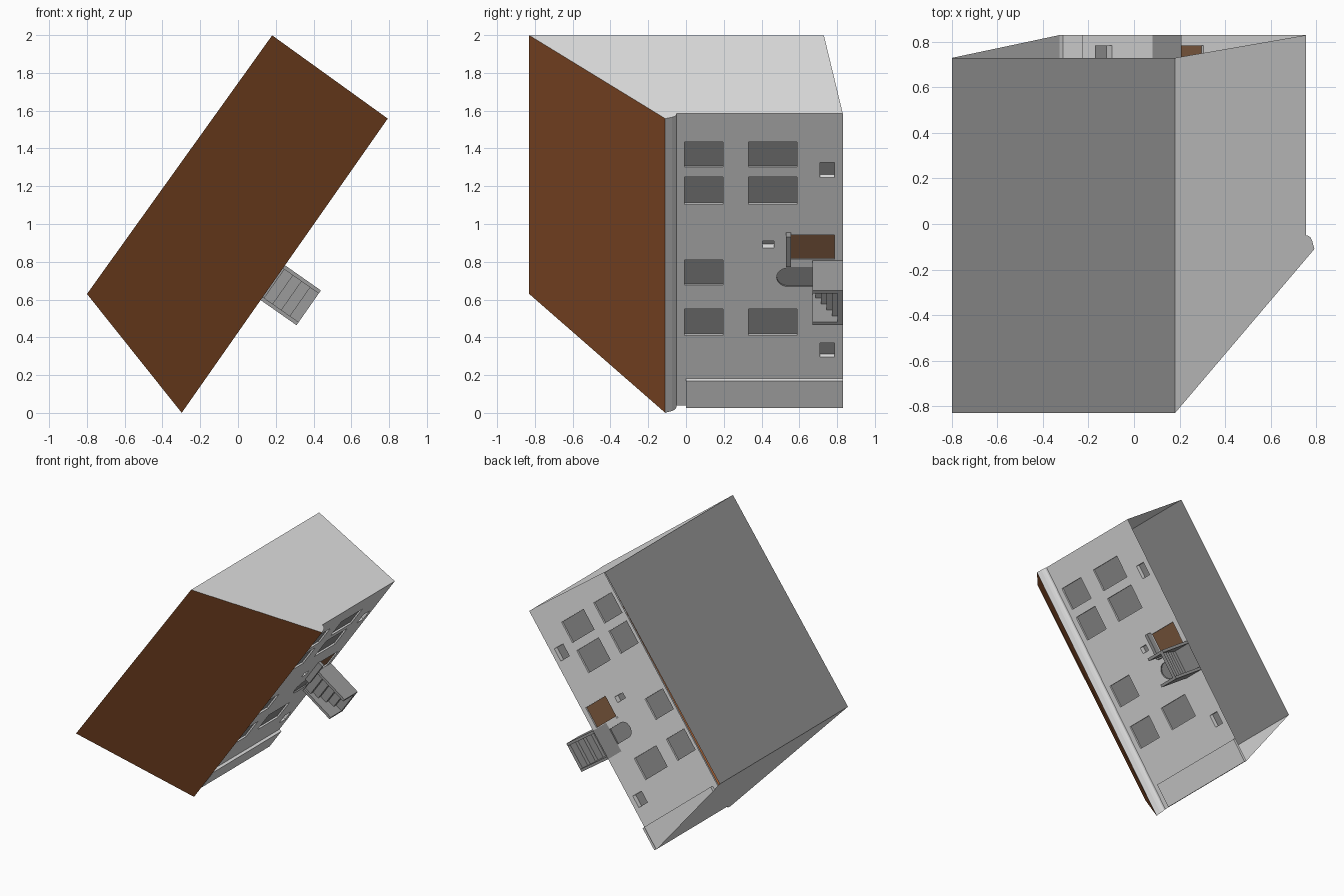
import bpy, math
from mathutils import Vector

if "Cube" in bpy.data.objects:
    bpy.data.objects.remove(bpy.data.objects["Cube"])

# local house axes: s along the facade, h house-up, d out from the facade
OX, OZ, UX, UZ = -0.325, 0.042, 0.5735, 0.819


def W(p):
    s, h, d = p
    return Vector((OX + UX * s + UZ * d, -h, OZ + UZ * s - UX * d))


def mat(name, r, g, b):
    m = bpy.data.materials.new(name)
    m.diffuse_color = (r, g, b, 1)
    m.use_nodes = True
    m.node_tree.nodes["Principled BSDF"].inputs["Base Color"].default_value = m.diffuse_color
    return m


LIGHT = mat("light_wall_grey", 0.78, 0.78, 0.78)
BACK = mat("back_wall_grey", 0.3, 0.3, 0.3)
GLASS = mat("window_grey", 0.3, 0.3, 0.3)
STONE = mat("stair_grey", 0.33, 0.33, 0.33)
ROOF = mat("roof_brown", 0.39, 0.118, 0.033)
WOOD = mat("door_brown", 0.235, 0.115, 0.056)


def sheet(name, polys, m):
    verts, faces = [], []
    for poly in polys:
        faces.append(range(len(verts), len(verts) + len(poly)))
        verts += [W(p) for p in poly]
    me = bpy.data.meshes.new(name)
    me.from_pydata(verts, [], [list(f) for f in faces])
    me.materials.append(m)
    ob = bpy.data.objects.new(name, me)
    bpy.context.collection.objects.link(ob)
    return ob


def rect(s0, s1, h0, h1, d):
    return [(s0, h0, d), (s1, h0, d), (s1, h1, d), (s0, h1, d)]


def reveal(loop, depth):
    out = []
    for i, a in enumerate(loop):
        b = loop[(i + 1) % len(loop)]
        out.append([(*a, 0), (*b, 0), (*b, -depth), (*a, -depth)])
    return out


def box(name, s0, s1, h0, h1, d0, d1, m):
    loop = [(s0, h0), (s1, h0), (s1, h1), (s0, h1)]
    sides = [[(*a, d1), (*a, d0), (*b, d0), (*b, d1)]
             for a, b in zip(loop, loop[1:] + loop[:1])]
    return sheet(name, [rect(s0, s1, h0, h1, d1), rect(s0, s1, h0, h1, d0)[::-1]] + sides, m)


def left(d):
    return -0.005 - 0.295 * d


def right(d):
    return 1.884 - 0.013 * d


# facade openings: s0, s1, h0, h1, recess depth, pane colour
cols = [(0.45, 0.62), (0.774, 0.938), (1.297, 1.475), (1.537, 1.70)]
windows = [(a, b, -0.197, 0.008) for a, b in cols]
windows += [(a, b, -0.587, -0.332) for a, b in cols[:1] + cols[2:]]
holes = [(*w, 0.012, GLASS, "window") for w in windows]
holes += [(0.309, 0.40, -0.785, -0.71, 0.03, GLASS, "small_window"),
          (1.469, 1.567, -0.785, -0.71, 0.03, GLASS, "small_window"),
          (1.015, 1.06, -0.465, -0.405, 0.035, GLASS, "vent"),
          (0.94, 1.10, -0.785, -0.555, 0.01, WOOD, "brown_door"),
          (left(0), 0.17, -0.83, 0.0, -0.02, LIGHT, "corner_panel")]
door = (0.765, 0.885, -0.67, -0.48)
stair = (0.71, 0.935, -0.83, -0.67)
cut = [h[:4] for h in holes] + [door, stair]

# facade sheet, a grid that skips the openings
ss = sorted({left(0), right(0)} | {v for c in cut for v in c[:2]})
hs = sorted({-0.83, 0.05} | {v for c in cut for v in c[2:]})
cells = []
for s0, s1 in zip(ss, ss[1:]):
    for h0, h1 in zip(hs, hs[1:]):
        sm, hm = (s0 + s1) / 2, (h0 + h1) / 2
        if not any(c[0] < sm < c[1] and c[2] < hm < c[3] for c in cut):
            cells.append(rect(s0, s1, h0, h1, 0))
# arched entrance: spandrels, reveal and leaf
r = (door[1] - door[0]) / 2
cs, ch = door[0] + r, door[3] - r
arc = [(cs + r * math.cos(math.pi * i / 12), ch + r * math.sin(math.pi * i / 12)) for i in range(13)]
for a, b in zip(arc, arc[1:]):
    cells.append([(*a, 0), (a[0], door[3], 0), (b[0], door[3], 0), (*b, 0)])
sheet("facade", cells, LIGHT)
loop = [(door[0], door[2]), (door[1], door[2])] + arc
sheet("entrance_reveal", reveal(loop, 0.01), GLASS)
sheet("entrance_leaf", [[(*p, -0.01) for p in loop]], GLASS)

# panes and reveals
for i, (s0, s1, h0, h1, dep, m, name) in enumerate(holes):
    sheet(f"{name}_{i}_pane", [rect(s0, s1, h0, h1, -dep)], m)
    sheet(f"{name}_{i}_reveal", reveal([(s0, h0), (s1, h0), (s1, h1), (s0, h1)], dep), LIGHT)

# cornice swept along the facade
prof = [(0.05, 0.0), (0.052, 0.014), (0.06, 0.026), (0.075, 0.034), (0.11, 0.046)]
sheet("cornice", [[(left(d0), h0, d0), (right(d0), h0, d0), (right(d1), h1, d1), (left(d1), h1, d1)]
                  for (h0, d0), (h1, d1) in zip(prof, prof[1:])], LIGHT)

# end walls, back wall and roof; the underside stays open
DL, DR = -0.726, -0.708


def end(db):
    return [(-0.73, db), (0.83, db)] + prof[::-1] + [(-0.83, 0.0)]


sheet("right_end_wall", [[(right(d), h, d) for h, d in end(DR)]], LIGHT)
sheet("left_end_wall", [[(left(d), h, d) for h, d in end(DL)][::-1]], LIGHT)
sheet("back_wall", [[(right(DR), -0.73, DR), (left(DL), -0.73, DL),
                     (left(DL), 0.83, DL), (right(DR), 0.83, DR)]], BACK)
sheet("roof", [[(left(0.046), 0.11, 0.046), (right(0.046), 0.11, 0.046),
                (right(DR), 0.83, DR), (left(DL), 0.83, DL)]], ROOF)

# canopy over the brown door
box("canopy", 0.92, 1.115, -0.555, -0.53, 0, 0.04, STONE)

# entrance stairs: folded treads between two parapets, closed at the back
s0, s1 = stair[:2]
line, n, run = [(-0.685, 0.0)], 5, 0.278 / 5
for i in range(n):
    h = -0.685 - 0.029 * i
    line += [(h, run * (i + 1)), (h - 0.029, run * (i + 1))]
sheet("stair_steps", [[(s0, a[0], a[1]), (s0, b[0], b[1]), (s1, b[0], b[1]), (s1, a[0], a[1])]
                      for a, b in zip(line, line[1:])], STONE)
sheet("stair_back", [rect(*stair, 0)], STONE)
for name, a in (("left", s0), ("right", s1 - 0.02)):
    box(f"{name}_stair_parapet", a, a + 0.02, -0.83, -0.67, 0, 0.278, STONE)
